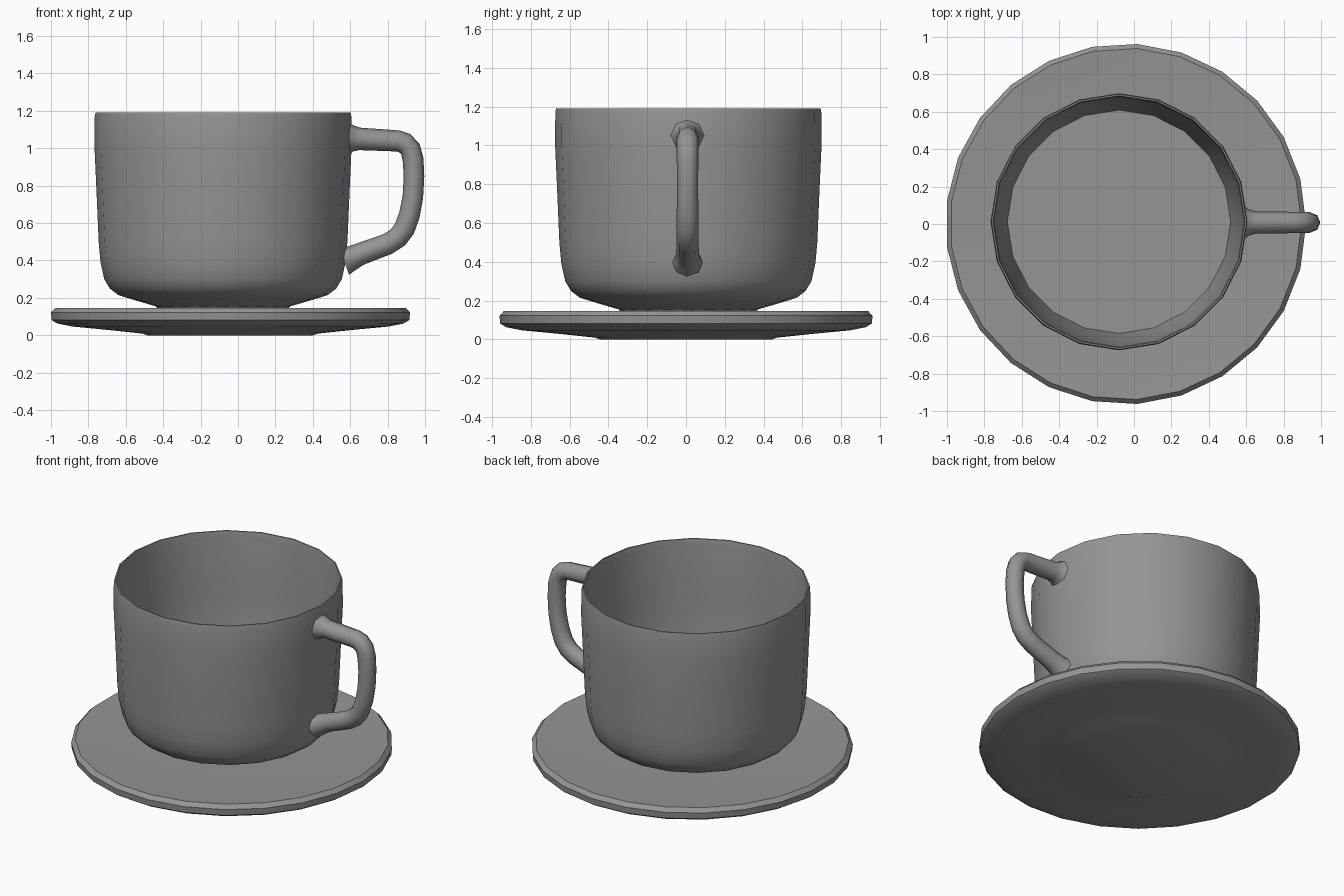
import bpy, bmesh, math

if "Cube" in bpy.data.objects:
    bpy.data.objects.remove(bpy.data.objects["Cube"])

glaze = bpy.data.materials.new("dark_grey_glaze")
glaze.diffuse_color = (0.3, 0.3, 0.3, 1)
glaze.use_nodes = True
glaze.node_tree.nodes["Principled BSDF"].inputs["Base Color"].default_value = glaze.diffuse_color


def finish(obj, angle):
    """Add the glaze and smooth everything but the sharp edges."""
    obj.data.materials.append(glaze)
    bpy.ops.object.select_all(action='DESELECT')
    obj.select_set(True)
    bpy.context.view_layer.objects.active = obj
    bpy.ops.object.shade_smooth_by_angle(angle=math.radians(angle))


def lathe(name, profile, sides, center, angle=35):
    """Spin a (radius, z) profile into a solid; its ends become caps."""
    bm = bmesh.new()
    rings = []
    for r, z in profile:
        rings.append([bm.verts.new((r * math.cos(2 * math.pi * i / sides),
                                    r * math.sin(2 * math.pi * i / sides), z))
                      for i in range(sides)])
    for a, b in zip(rings, rings[1:]):
        for i in range(sides):
            j = (i + 1) % sides
            bm.faces.new((a[i], a[j], b[j], b[i]))
    bm.faces.new(rings[0][::-1])
    bm.faces.new(rings[-1])
    bmesh.ops.recalc_face_normals(bm, faces=bm.faces)
    mesh = bpy.data.meshes.new(name)
    bm.to_mesh(mesh)
    bm.free()
    obj = bpy.data.objects.new(name, mesh)
    obj.location = (*center, 0)
    bpy.context.collection.objects.link(obj)
    finish(obj, angle)
    return obj


# Saucer: shallow dish with a bevelled rim
lathe("saucer", [(0.445, 0.003), (0.47, 0.012), (0.66, 0.032), (0.85, 0.05),
                 (0.93, 0.066), (0.96, 0.085), (0.964, 0.125), (0.94, 0.15),
                 (0.75, 0.14), (0.50, 0.13)], 25, (-0.044, 0.0)).location.z = -0.003

# Cup: outer wall up from the foot, over the lip, down to the inner floor
lathe("cup", [(0.34, 0.13), (0.36, 0.155), (0.49, 0.193), (0.56, 0.215),
              (0.605, 0.25), (0.635, 0.30), (0.655, 0.39), (0.665, 0.50),
              (0.677, 0.78), (0.687, 1.0), (0.686, 1.17), (0.682, 1.19),
              (0.674, 1.19), (0.668, 1.15), (0.660, 0.80), (0.640, 0.50),
              (0.597, 0.25)], 20, (-0.08, 0.012))

# Handle: eight-sided tube, flared where it meets the cup (x, z, radius)
path = [(0.594, 1.052, 0.085), (0.615, 1.052, 0.070), (0.65, 1.05, 0.060),
        (0.855, 1.039, 0.057), (0.892, 1.027, 0.057), (0.922, 0.995, 0.056),
        (0.936, 0.94, 0.056), (0.941, 0.85, 0.055), (0.935, 0.74, 0.055),
        (0.917, 0.645, 0.056), (0.890, 0.57, 0.057), (0.855, 0.523, 0.057),
        (0.80, 0.488, 0.057), (0.65, 0.433, 0.060), (0.605, 0.411, 0.066),
        (0.567, 0.397, 0.078)]
curve = bpy.data.curves.new("handle", 'CURVE')
curve.dimensions = '3D'
curve.bevel_depth = 1.0
curve.bevel_resolution = 2
spline = curve.splines.new('POLY')
spline.points.add(len(path) - 1)
for point, (x, z, r) in zip(spline.points, path):
    point.co = (x, 0.008, z, 1)
    point.radius = r
handle = bpy.data.objects.new("handle", curve)
bpy.context.collection.objects.link(handle)
bpy.ops.object.select_all(action='DESELECT')
handle.select_set(True)
bpy.context.view_layer.objects.active = handle
bpy.ops.object.convert(target='MESH')
handle = bpy.context.view_layer.objects.active

# Trim the lower handle end so it stays inside the cup wall
for v in handle.data.vertices:
    if v.co.z < 0.6:
        v.co.x = max(v.co.x, 0.562 + 0.05 * (v.co.z - 0.397))
finish(handle, 50)
